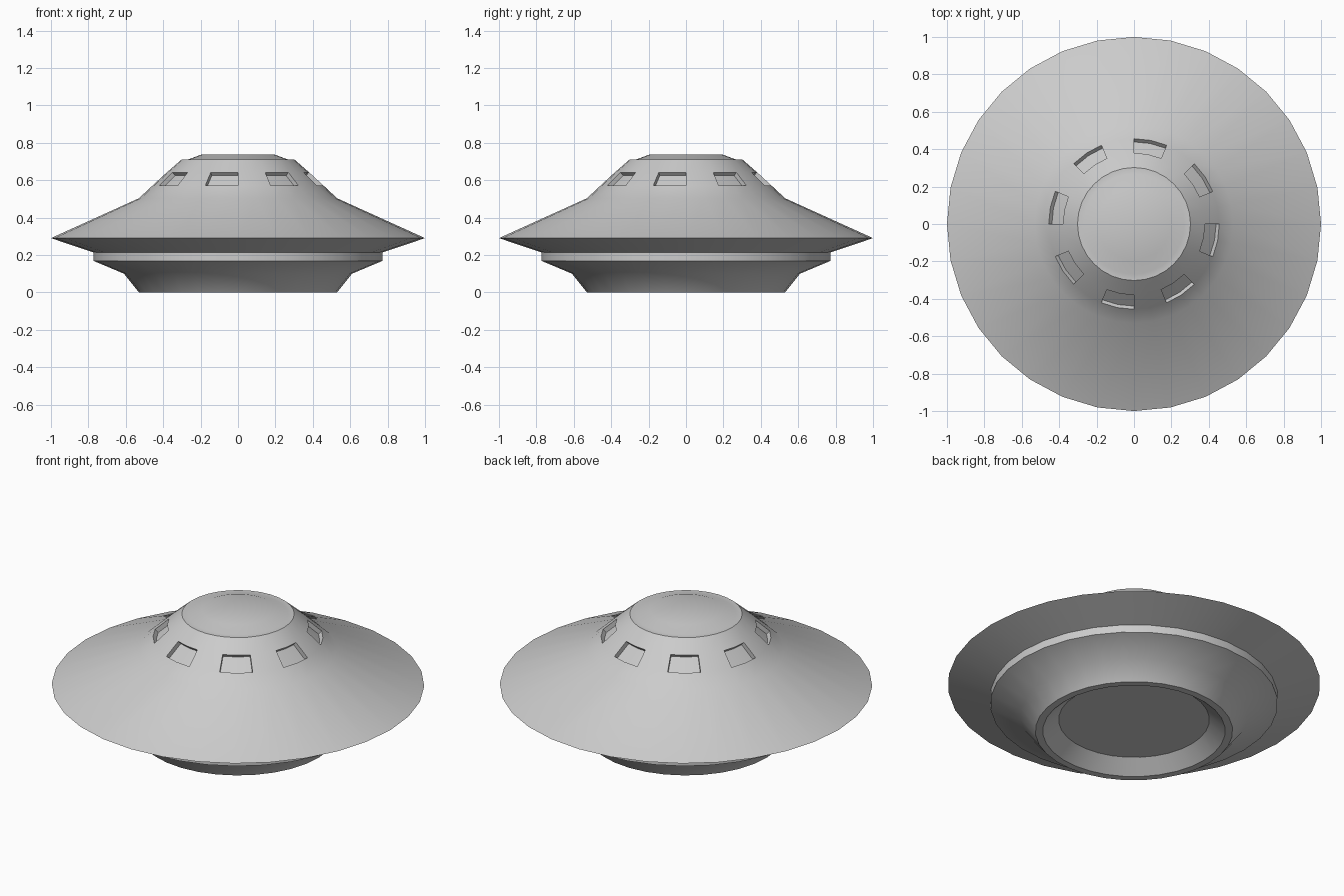
import bpy, bmesh
from math import sin, cos, tau, radians

if "Cube" in bpy.data.objects:
    bpy.data.objects.remove(bpy.data.objects["Cube"])

SIDES = 32

# Half section of the hull, (radius, height), from the underside recess up to the cap
profile = [
    (0.405, 0.07), (0.49, 0.0), (0.53, 0.0),       # recessed underside and foot rim
    (0.61, 0.10), (0.772, 0.168), (0.772, 0.213),  # lower bowl and band
    (1.0, 0.29), (0.53, 0.503),                    # saucer edge and upper slope
    (0.456, 0.572), (0.38, 0.642),                 # window row
    (0.302, 0.71), (0.268, 0.71), (0.195, 0.737),  # roof ledge and cap
]
WINDOW_ROW = 8

bm = bmesh.new()
rings = [[bm.verts.new((r * cos(tau * i / SIDES), r * sin(tau * i / SIDES), z))
          for i in range(SIDES)] for r, z in profile]

# Lathe the section and remember the window row faces
row_faces = []
for k in range(len(rings) - 1):
    a, b = rings[k], rings[k + 1]
    for i in range(SIDES):
        j = (i + 1) % SIDES
        face = bm.faces.new((a[i], a[j], b[j], b[i]))
        if k == WINDOW_ROW:
            row_faces.append(face)

# Flat underside and roof
bm.faces.new(list(reversed(rings[0])))
bm.faces.new(rings[-1])
bm.normal_update()

# Eight recessed windows, each two facets wide with two facets between
for w in range(8):
    pair = [row_faces[(4 * w - 2) % SIDES], row_faces[(4 * w - 1) % SIDES]]
    bmesh.ops.inset_region(bm, faces=pair, thickness=0.0, depth=-0.025,
                           use_boundary=True)
bm.normal_update()

mesh = bpy.data.meshes.new("saucer_hull")
bm.to_mesh(mesh)
bm.free()
hull = bpy.data.objects.new("saucer_hull", mesh)
bpy.context.collection.objects.link(hull)

# Smooth sides with crisp rims
bpy.context.view_layer.objects.active = hull
hull.select_set(True)
bpy.ops.object.shade_smooth_by_angle(angle=radians(30))
